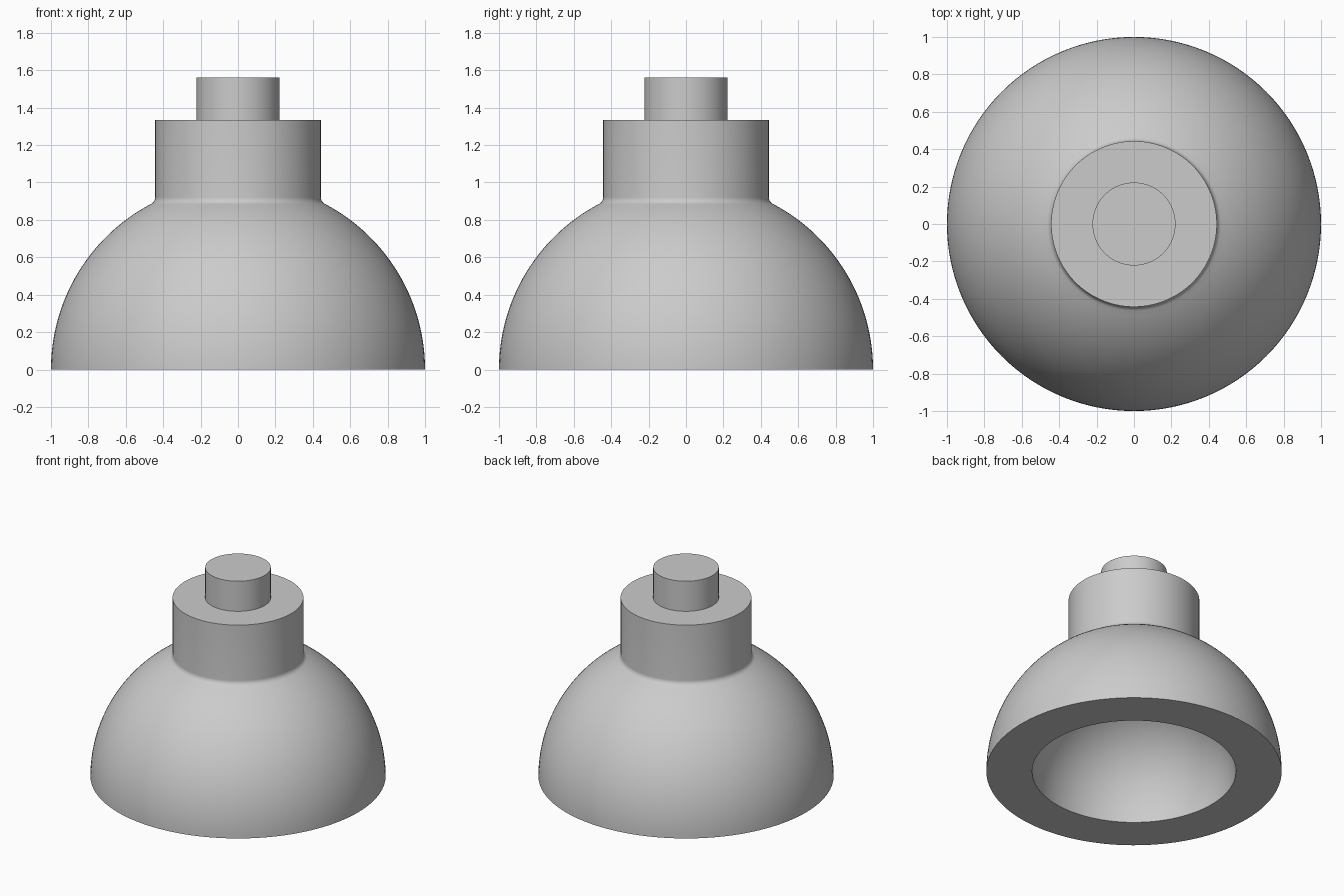
import bpy, bmesh, math

cube = bpy.data.objects.get("Cube")
if cube:
    bpy.data.objects.remove(cube, do_unlink=True)

DOME_R, BOWL_R = 1.0, 0.69
NECK_R, NECK_TOP = 0.443, 1.335
STEM_R, STEM_TOP = 0.222, 1.56
FILLET = 0.04
SIDES = 128

grey = bpy.data.materials.new("plain grey")
grey.use_nodes = True
colour = (0.6, 0.6, 0.6, 1)
grey.diffuse_color = colour
grey.node_tree.nodes["Principled BSDF"].inputs["Base Color"].default_value = colour


def arc(cx, cz, r, start, end, steps):
    """Points on a circle in the profile plane."""
    angles = [start + (end - start) * i / steps for i in range(steps + 1)]
    return [(cx + r * math.cos(a), cz + r * math.sin(a)) for a in angles]


def lathe(name, profile):
    """Spin a profile of (radius, height) points around the z axis."""
    bm = bmesh.new()
    verts = [bm.verts.new((r, 0, z)) for r, z in profile]
    edges = [bm.edges.new(pair) for pair in zip(verts, verts[1:])]
    bmesh.ops.spin(bm, geom=verts + edges, cent=(0, 0, 0), axis=(0, 0, 1),
                   angle=math.tau, steps=SIDES, use_duplicate=False)
    bmesh.ops.remove_doubles(bm, verts=bm.verts, dist=1e-4)
    bmesh.ops.recalc_face_normals(bm, faces=bm.faces)
    mesh = bpy.data.meshes.new(name)
    bm.to_mesh(mesh)
    bm.free()
    mesh.materials.append(grey)
    obj = bpy.data.objects.new(name, mesh)
    bpy.context.collection.objects.link(obj)
    bpy.ops.object.select_all(action="DESELECT")
    obj.select_set(True)
    bpy.context.view_layer.objects.active = obj
    bpy.ops.object.shade_smooth_by_angle(angle=math.radians(30))
    return obj


# Fillet circle touching both the dome and the neck
fx = NECK_R + FILLET
fz = math.sqrt((DOME_R + FILLET) ** 2 - fx ** 2)
touch = math.atan2(fz, fx)

# Hollow bowl, flat rim, dome, filleted neck and stem
bowl = arc(0, 0, BOWL_R, math.pi / 2, 0, 32)
dome = arc(0, 0, DOME_R, 0, touch, 32)
fillet = arc(fx, fz, FILLET, touch + math.pi, math.pi, 8)
neck = [(NECK_R, NECK_TOP), (STEM_R, NECK_TOP)]
stem = [(STEM_R, STEM_TOP), (0, STEM_TOP)]
lathe("hollow_dome_with_stem", bowl + dome + fillet[1:] + neck + stem)
